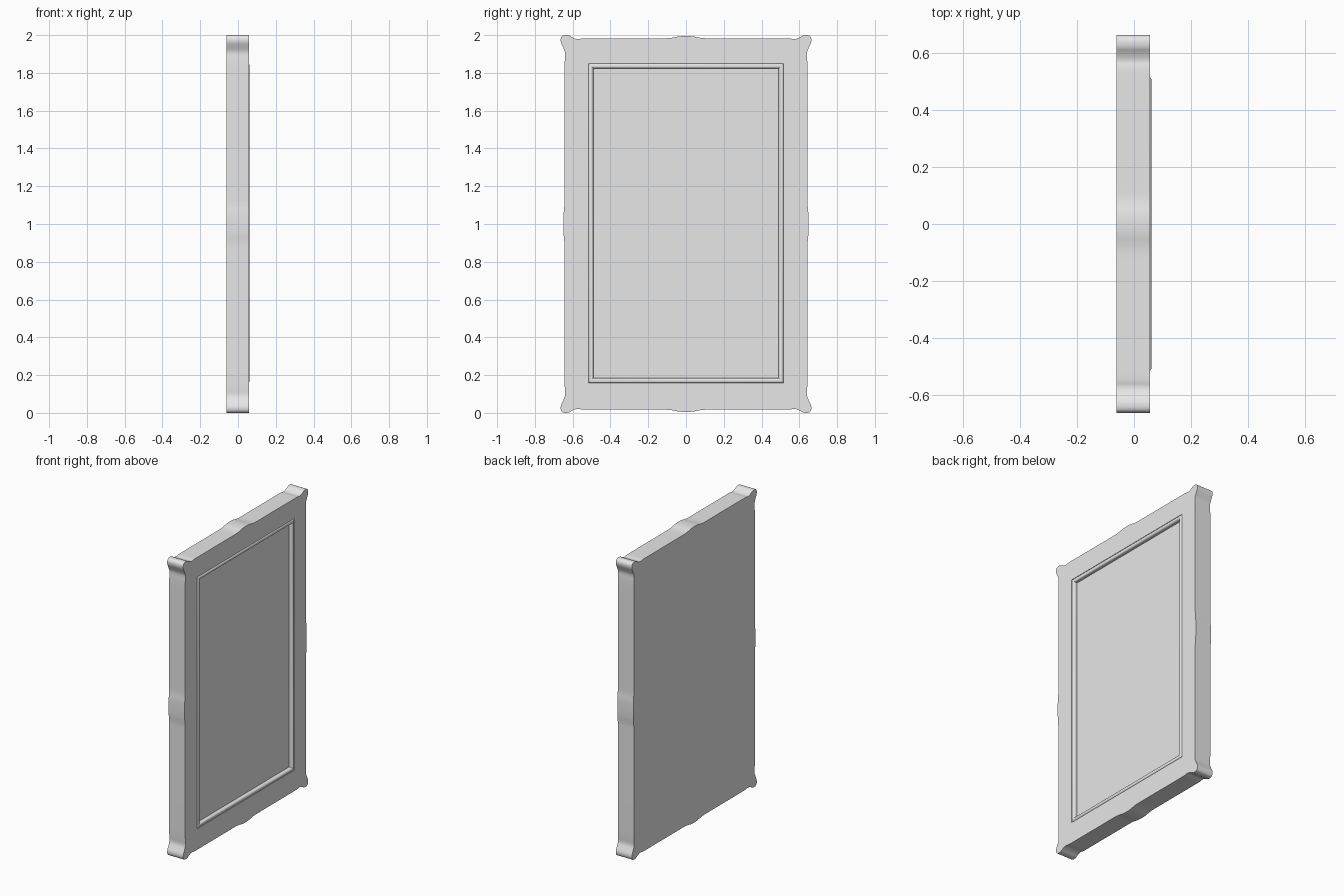
import bpy, bmesh, math
from mathutils import Vector

cube = bpy.data.objects.get("Cube")
if cube:
    bpy.data.objects.remove(cube, do_unlink=True)

BACK, FACE, PANEL = -0.062, 0.057, 0.036   # depths along x
MID_Z = 1.0
OPEN_Y, OPEN_Z, OPEN_MID = 0.517, 0.846, 1.004   # half size and centre of the opening

grey = bpy.data.materials.new("plain grey")
grey.use_nodes = True
grey.diffuse_color = (0.8, 0.8, 0.8, 1)
grey.node_tree.nodes["Principled BSDF"].inputs["Base Color"].default_value = (0.8, 0.8, 0.8, 1)


def finish(bm, name):
    bmesh.ops.recalc_face_normals(bm, faces=bm.faces)
    mesh = bpy.data.meshes.new(name)
    bm.to_mesh(mesh)
    bm.free()
    mesh.materials.append(grey)
    obj = bpy.data.objects.new(name, mesh)
    bpy.context.collection.objects.link(obj)
    return obj


def activate(obj):
    bpy.ops.object.select_all(action='DESELECT')
    obj.select_set(True)
    bpy.context.view_layer.objects.active = obj


def extrude_outline(points, x0, x1, name):
    bm = bmesh.new()
    face = bm.faces.new([bm.verts.new((x0, y, z)) for y, z in points])
    moved = bmesh.ops.extrude_face_region(bm, geom=[face])["geom"]
    verts = [g for g in moved if isinstance(g, bmesh.types.BMVert)]
    bmesh.ops.translate(bm, verts=verts, vec=(x1 - x0, 0, 0))
    if face.is_valid and len(bm.faces) == len(points) + 1:
        bm.faces.new(list(face.verts))
    return finish(bm, name)


def round_off(points, rounds=2):
    # corner cutting turns the coarse outline into flowing scrolls
    for _ in range(rounds):
        cut = []
        for i, p in enumerate(points):
            q = points[(i + 1) % len(points)]
            cut += [p.lerp(q, 0.25), p.lerp(q, 0.75)]
        points = cut
    return points


# One quarter of the scalloped outline, top centre to side centre
quarter = [(0.03, 0.995), (0.07, 0.986), (0.1, 0.983), (0.14, 0.983),
           (0.5, 0.983), (0.55, 0.983), (0.573, 0.977), (0.6, 0.986),
           (0.622, 1.0), (0.652, 1.0), (0.664, 0.985), (0.664, 0.963),
           (0.652, 0.938), (0.639, 0.91), (0.642, 0.87), (0.643, 0.8),
           (0.643, 0.15), (0.643, 0.1), (0.649, 0.05)]
upper_right = [Vector(p) for p in quarter]
lower_right = [Vector((p.x, -p.y)) for p in reversed(upper_right)]
right = upper_right + lower_right
loop = right + [Vector((-p.x, p.y)) for p in reversed(right)]
outline = [(p.x, p.y + MID_Z) for p in round_off(loop)]

# Frame slab with a shallow recessed panel
frame = extrude_outline(outline, BACK, FACE, "scalloped_frame")
opening = [(sy * OPEN_Y, OPEN_MID + sz * OPEN_Z)
           for sy, sz in ((-1, -1), (1, -1), (1, 1), (-1, 1))]
cutter = extrude_outline(opening, PANEL, FACE + 0.1, "recess_cutter")
cutter.hide_render = True
recess = frame.modifiers.new("recess", 'BOOLEAN')
recess.operation = 'DIFFERENCE'
recess.solver = 'EXACT'
recess.object = cutter
activate(frame)
bpy.ops.object.modifier_apply(modifier=recess.name)
bpy.data.objects.remove(cutter, do_unlink=True)
bpy.ops.object.shade_smooth_by_angle(angle=math.radians(35))

# Rounded bead, mitred around the inside of the opening
R = 0.013
section = [(0, PANEL)]
for i in range(13):
    a = math.pi * i / 12
    section.append((R - R * math.cos(a), FACE + 0.005 - R + R * math.sin(a)))
section.append((2 * R, PANEL))
bm = bmesh.new()
rings = []
for sy, sz in ((-1, -1), (1, -1), (1, 1), (-1, 1)):
    rings.append([bm.verts.new((x, sy * (OPEN_Y - d), OPEN_MID + sz * (OPEN_Z - d)))
                  for d, x in section])
for i, a in enumerate(rings):
    b = rings[(i + 1) % len(rings)]
    for j in range(len(section)):
        k = (j + 1) % len(section)
        bm.faces.new((a[j], b[j], b[k], a[k]))
bead = finish(bm, "bead_moulding")
activate(bead)
bpy.ops.object.shade_smooth_by_angle(angle=math.radians(35))
